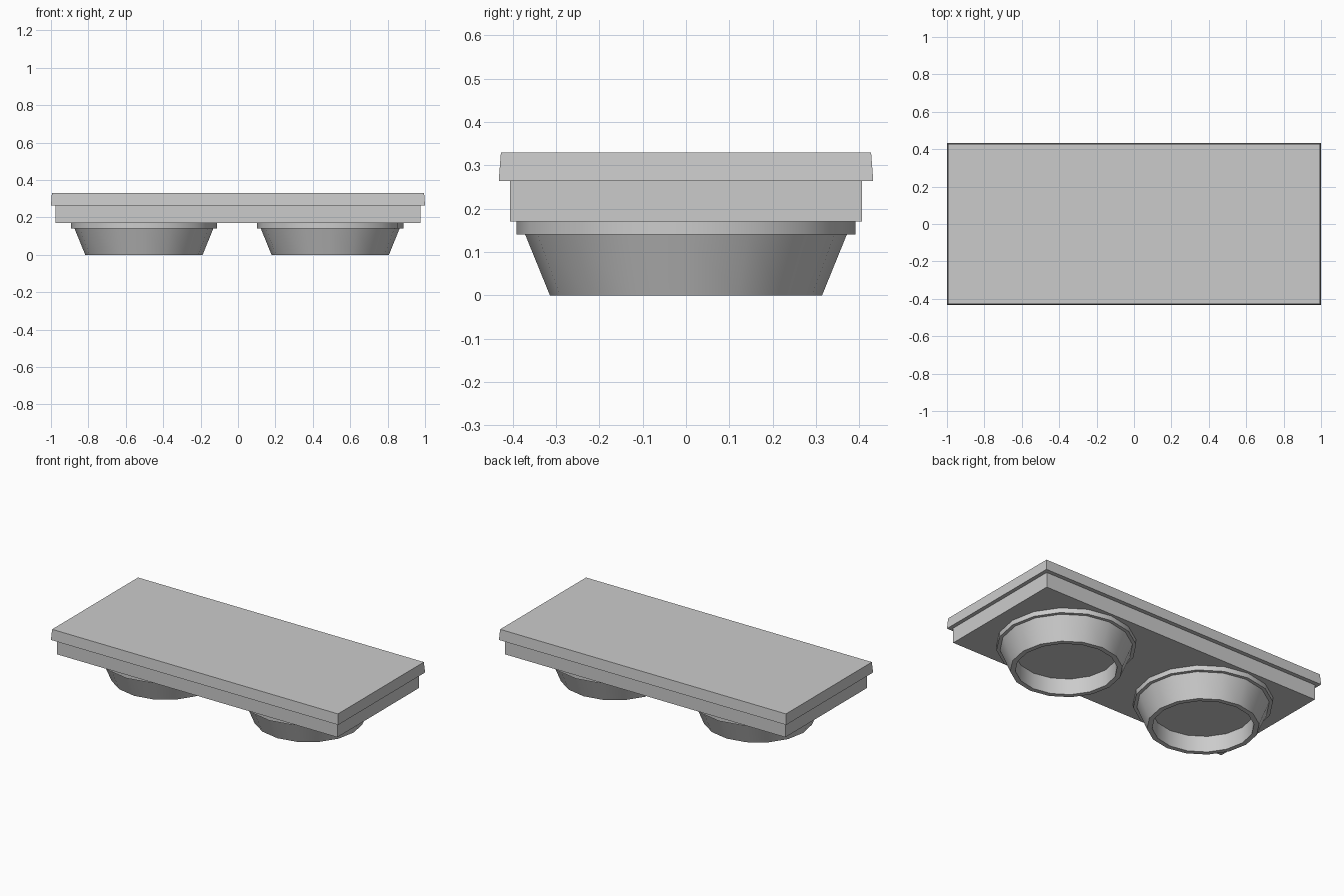
import bpy, bmesh
from math import cos, sin, pi

if "Cube" in bpy.data.objects:
    bpy.data.objects.remove(bpy.data.objects["Cube"])

SIDES = 16


def finish(name, bm, smooth=False):
    bmesh.ops.recalc_face_normals(bm, faces=bm.faces)
    mesh = bpy.data.meshes.new(name)
    bm.to_mesh(mesh)
    bm.free()
    ob = bpy.data.objects.new(name, mesh)
    bpy.context.collection.objects.link(ob)
    if smooth:
        bpy.ops.object.select_all(action='DESELECT')
        bpy.context.view_layer.objects.active = ob
        ob.select_set(True)
        bpy.ops.object.shade_smooth_by_angle(angle=pi / 6)
    return ob


def slab(name, hx, hy, z0, z1, inset=0.0):
    """Box whose top is pulled in slightly."""
    bm = bmesh.new()
    bmesh.ops.create_cube(bm, size=2)
    for v in bm.verts:
        top = v.co.z > 0
        d = inset if top else 0
        v.co = (v.co.x * (hx - d), v.co.y * (hy - d), z1 if top else z0)
    return finish(name, bm)


def lathe(name, cx, profile):
    """Turn a radius/height profile about a vertical axis, capping both ends."""
    bm = bmesh.new()
    rings = [[bm.verts.new((cx + r * cos(2 * pi * i / SIDES),
                            r * sin(2 * pi * i / SIDES), z))
              for i in range(SIDES)] for r, z in profile]
    for a, b in zip(rings, rings[1:]):
        for i in range(SIDES):
            j = (i + 1) % SIDES
            bm.faces.new((a[i], a[j], b[j], b[i]))
    bm.faces.new(rings[0])
    bm.faces.new(rings[-1])
    return finish(name, bm, smooth=True)


# Stepped rectangular plate
slab("top_plate", 1.0, 0.432, 0.264, 0.33, 0.005)
slab("lower_plate", 0.976, 0.406, 0.17, 0.264)

# Pair of flanged conical cups, hollow from below
cup = [(0.391, 0.17), (0.391, 0.14), (0.371, 0.14), (0.314, 0.0),
       (0.285, 0.0), (0.285, 0.10)]
for side, cx in (("left", -0.503), ("right", 0.493)):
    lathe(side + "_cup", cx, cup)
